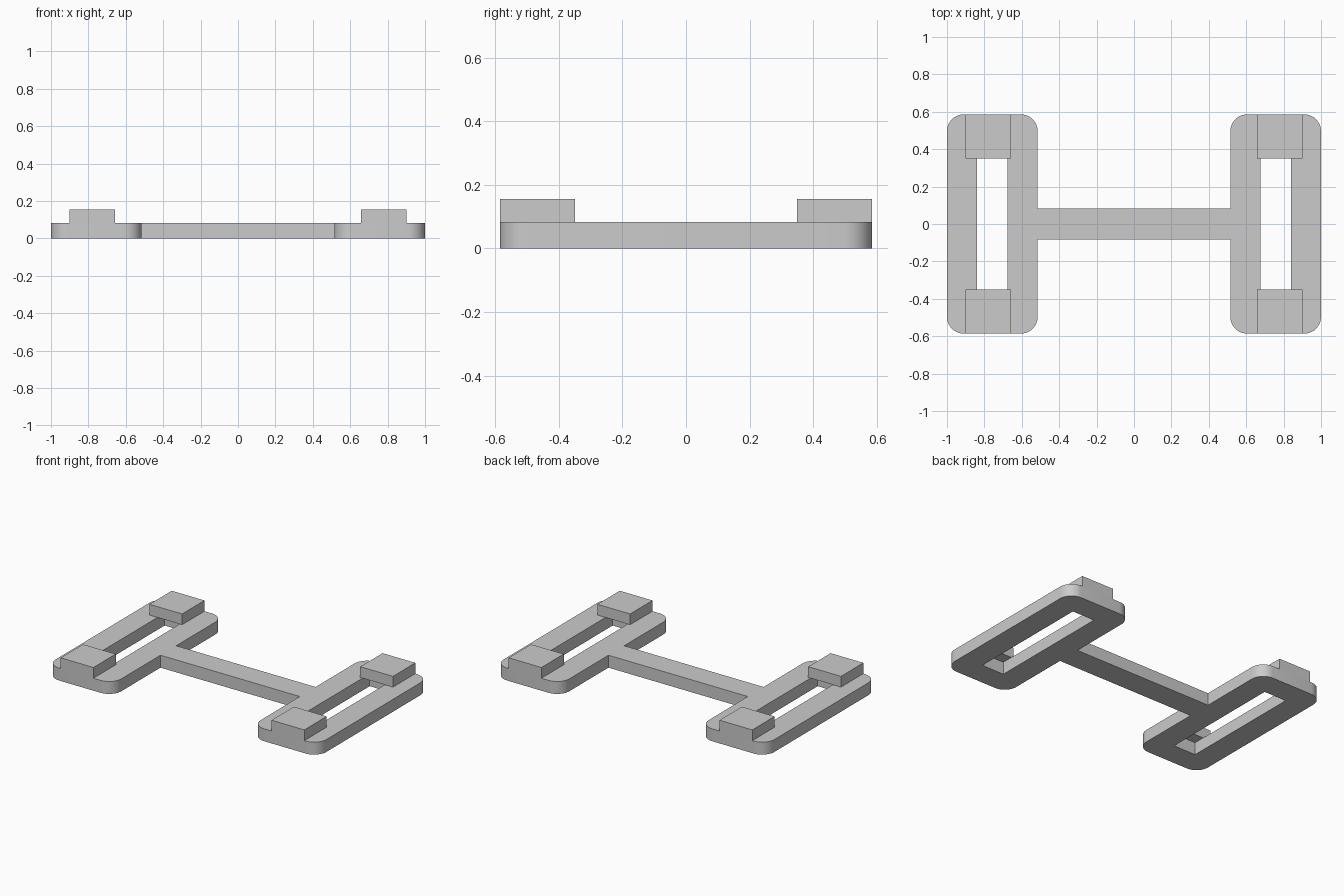
import bpy, bmesh, math
from mathutils import Matrix, Vector

if "Cube" in bpy.data.objects:
    bpy.data.objects.remove(bpy.data.objects["Cube"])

grey = bpy.data.materials.new("light_grey")
grey.use_nodes = True
COLOUR = (0.6, 0.6, 0.6, 1)
grey.diffuse_color = COLOUR
grey.node_tree.nodes["Principled BSDF"].inputs["Base Color"].default_value = COLOUR

THICK, TOP = 0.083, 0.155
HALF_Y, RIM = 0.586, 0.16
INNER, OUTER = 0.515, 1.0


def box(name, low, high, radius=0):
    """Box between two corners, with optional rounded vertical edges."""
    low, high = Vector(low), Vector(high)
    bm = bmesh.new()
    bmesh.ops.create_cube(bm, size=1, matrix=Matrix.Translation((low + high) / 2)
                          @ Matrix.Diagonal((*(high - low), 1)))
    if radius:
        upright = [e for e in bm.edges
                   if abs(e.verts[0].co.z - e.verts[1].co.z) > 0.01]
        bmesh.ops.bevel(bm, geom=upright, offset=radius, segments=10,
                        profile=0.5, affect='EDGES')
    mesh = bpy.data.meshes.new(name)
    bm.to_mesh(mesh)
    bm.free()
    mesh.materials.append(grey)
    obj = bpy.data.objects.new(name, mesh)
    bpy.context.collection.objects.link(obj)
    return obj


def combine(target, tool, operation):
    """Apply a boolean and discard the tool."""
    mod = target.modifiers.new("combine", 'BOOLEAN')
    mod.operation, mod.object, mod.solver = operation, tool, 'EXACT'
    bpy.context.view_layer.objects.active = target
    bpy.ops.object.modifier_apply(modifier=mod.name)
    bpy.data.objects.remove(tool)


def span(side, a, b):
    return sorted((side * a, side * b))


# Crossbar joining the two end frames
body = box("h_shaped_base", (-INNER - 0.05, -0.083, 0), (INNER + 0.05, 0.083, THICK))

for side in (-1, 1):
    # Rounded end frame with a long slot
    x0, x1 = span(side, INNER, OUTER)
    frame = box("end_frame", (x0, -HALF_Y, 0), (x1, HALF_Y, THICK), 0.09)
    x0, x1 = span(side, INNER + RIM, OUTER - RIM)
    slot = box("slot_cutter", (x0, RIM - HALF_Y, -0.1), (x1, HALF_Y - RIM, 0.2))
    combine(frame, slot, 'DIFFERENCE')
    # Raised pads overhanging both ends of the slot
    x0, x1 = span(side, 0.658, 0.9)
    for end in (-1, 1):
        y0, y1 = span(end, 0.35, HALF_Y)
        combine(frame, box("pad", (x0, y0, THICK), (x1, y1, TOP)), 'UNION')
    combine(body, frame, 'UNION')

# Smooth corners, sharp edges elsewhere
bpy.ops.object.select_all(action='DESELECT')
body.select_set(True)
bpy.context.view_layer.objects.active = body
bpy.ops.object.shade_smooth_by_angle(angle=math.radians(30))
